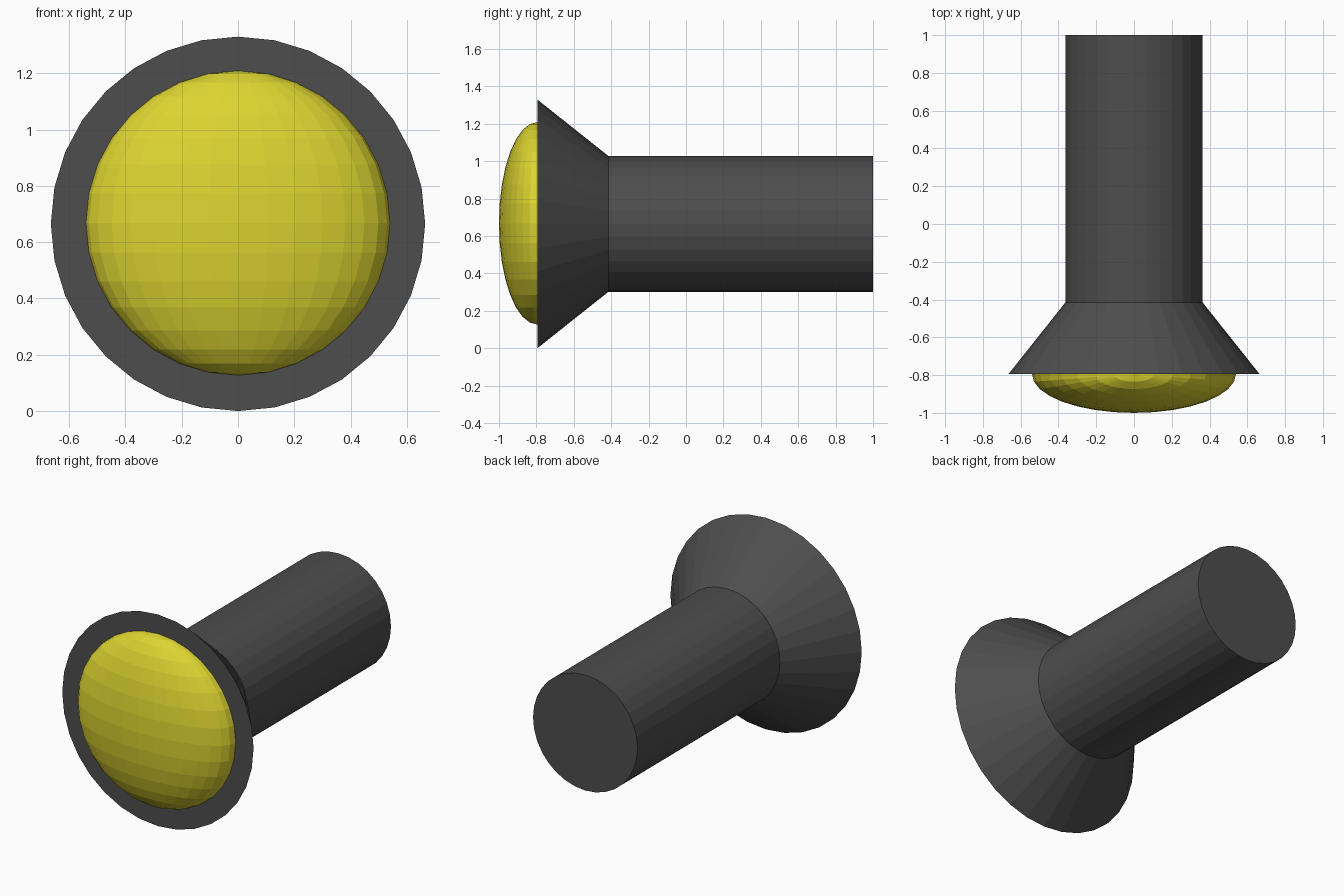
import bpy, bmesh
from math import cos, sin, pi
from mathutils import Matrix, Vector

if "Cube" in bpy.data.objects:
    bpy.data.objects.remove(bpy.data.objects["Cube"])

SIDES = 32
CZ = 0.665  # height of the long axis


def add_object(name, bm, color):
    bmesh.ops.recalc_face_normals(bm, faces=bm.faces)
    mesh = bpy.data.meshes.new(name)
    bm.to_mesh(mesh)
    bm.free()
    mat = bpy.data.materials.new(name + "_color")
    mat.diffuse_color = color
    mat.use_nodes = True
    mat.node_tree.nodes["Principled BSDF"].inputs["Base Color"].default_value = mat.diffuse_color
    mesh.materials.append(mat)
    obj = bpy.data.objects.new(name, mesh)
    bpy.context.collection.objects.link(obj)
    return obj


def lathe_y(profile):
    """Closed solid from (y, radius) stations around the long axis."""
    bm = bmesh.new()
    rings = []
    for y, r in profile:
        rings.append([bm.verts.new((r * sin(2 * pi * i / SIDES), y,
                                    CZ + r * cos(2 * pi * i / SIDES)))
                      for i in range(SIDES)])
    for a, b in zip(rings, rings[1:]):
        for i in range(SIDES):
            j = (i + 1) % SIDES
            bm.faces.new((a[i], a[j], b[j], b[i]))
    bm.faces.new(rings[0])
    bm.faces.new(rings[-1])
    return bm


# Flared head and straight handle
add_object("torch_body",
           lathe_y([(-0.795, 0.665), (-0.415, 0.363), (1.0, 0.363)]),
           (0.075, 0.075, 0.075, 1))

# Domed lens: flattened sphere set into the head
bm = bmesh.new()
bmesh.ops.create_uvsphere(bm, u_segments=32, v_segments=16, radius=1.0)
bmesh.ops.transform(bm, verts=bm.verts,
                    matrix=Matrix.Translation(Vector((0, -0.795, CZ + 0.003)))
                    @ Matrix.Diagonal((0.54, 0.205, 0.541, 1)))
add_object("lens", bm, (0.72, 0.66, 0.03, 1))
